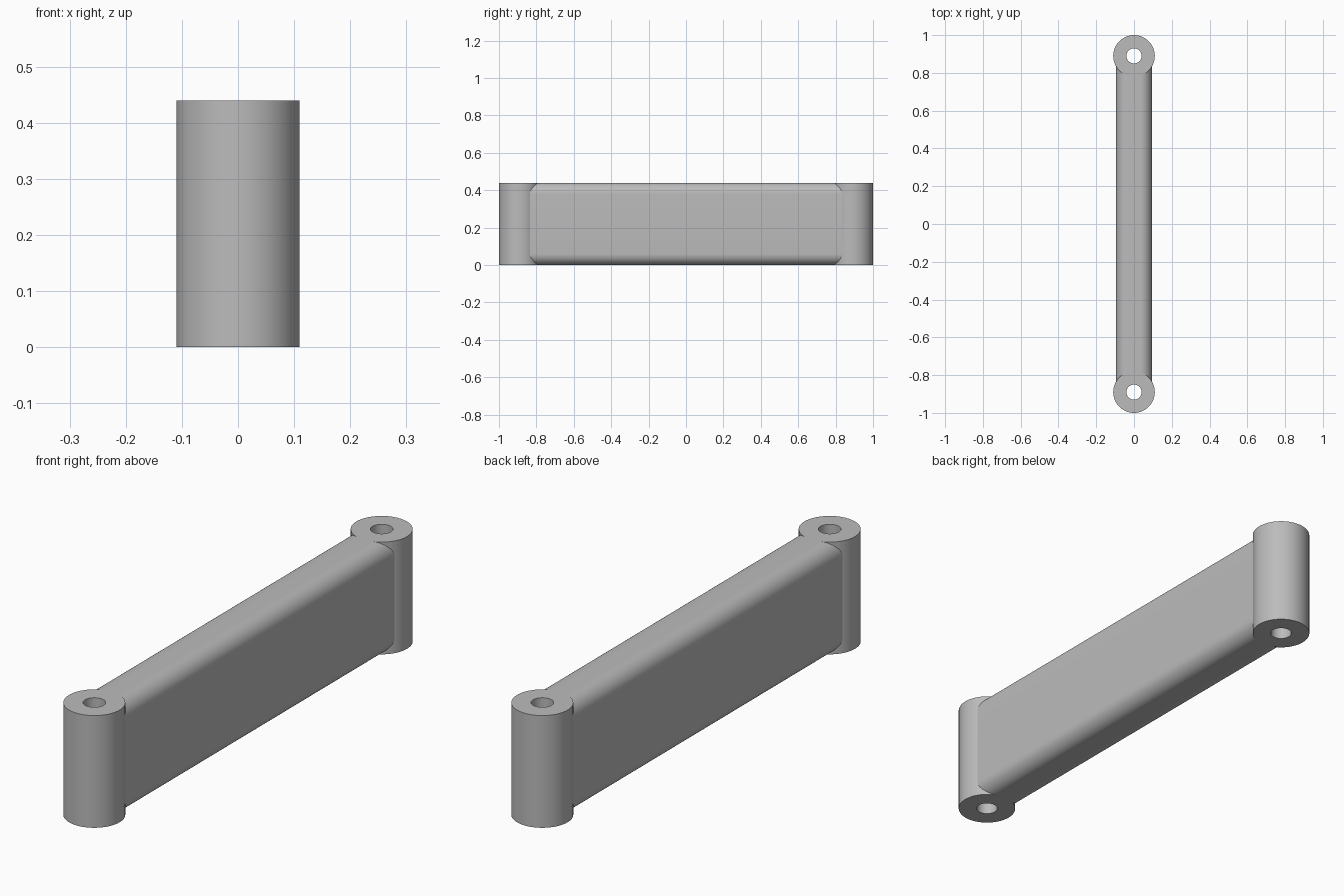
import bpy, bmesh, math

if "Cube" in bpy.data.objects:
    bpy.data.objects.remove(bpy.data.objects["Cube"])

R, BORE, H = 0.11, 0.04, 0.44      # boss radius, hole radius, height
CY = 1.0 - R                       # boss centre distance along y
HALF_W, FILLET = 0.095, 0.06       # link bar half width and edge radius
SEG = 96

grey = bpy.data.materials.new("plain grey")
grey.diffuse_color = (0.5, 0.5, 0.5, 1)
grey.use_nodes = True
grey.node_tree.nodes["Principled BSDF"].inputs["Base Color"].default_value = grey.diffuse_color


def make_object(name, bm):
    bmesh.ops.recalc_face_normals(bm, faces=bm.faces)
    mesh = bpy.data.meshes.new(name)
    bm.to_mesh(mesh)
    bm.free()
    mesh.materials.append(grey)
    obj = bpy.data.objects.new(name, mesh)
    bpy.context.collection.objects.link(obj)
    bpy.ops.object.select_all(action='DESELECT')
    obj.select_set(True)
    bpy.context.view_layer.objects.active = obj
    bpy.ops.object.shade_smooth_by_angle(angle=math.radians(30))
    return obj


def bridge(bm, a, b):
    for i in range(len(a)):
        j = (i + 1) % len(a)
        bm.faces.new((a[i], a[j], b[j], b[i]))


def boss(name, cy):
    """Upright tube: outer wall, top ring, bore, bottom ring."""
    bm = bmesh.new()
    loops = [[bm.verts.new((r * math.cos(t), cy + r * math.sin(t), z))
              for t in (2 * math.pi * i / SEG for i in range(SEG))]
             for r, z in ((R, 0), (R, H), (BORE, H), (BORE, 0))]
    for k in range(4):
        bridge(bm, loops[k], loops[(k + 1) % 4])
    make_object(name, bm)


boss("front_boss", -CY)
boss("rear_boss", CY)

# Link bar: rounded rectangle section, ends shaped to the boss walls
section = []
inner_x = HALF_W - FILLET
for sx, cz, start in ((1, H - FILLET, 0), (-1, H - FILLET, 90),
                      (-1, FILLET, 180), (1, FILLET, 270)):
    for i in range(13):
        t = math.radians(start + i * 7.5)
        section.append((sx * inner_x + FILLET * math.cos(t),
                        cz + FILLET * math.sin(t)))
    if start in (0, 180):          # extra points follow the curve on the flats
        z = H if start == 0 else 0
        section += [(sx * inner_x * (1 - k / 4), z) for k in range(1, 8)]

bm = bmesh.new()
ends = [[bm.verts.new((x, s * (CY - math.sqrt(R * R - x * x) + 0.001), z))
         for x, z in section] for s in (-1, 1)]
bridge(bm, *ends)
make_object("link_bar", bm)
